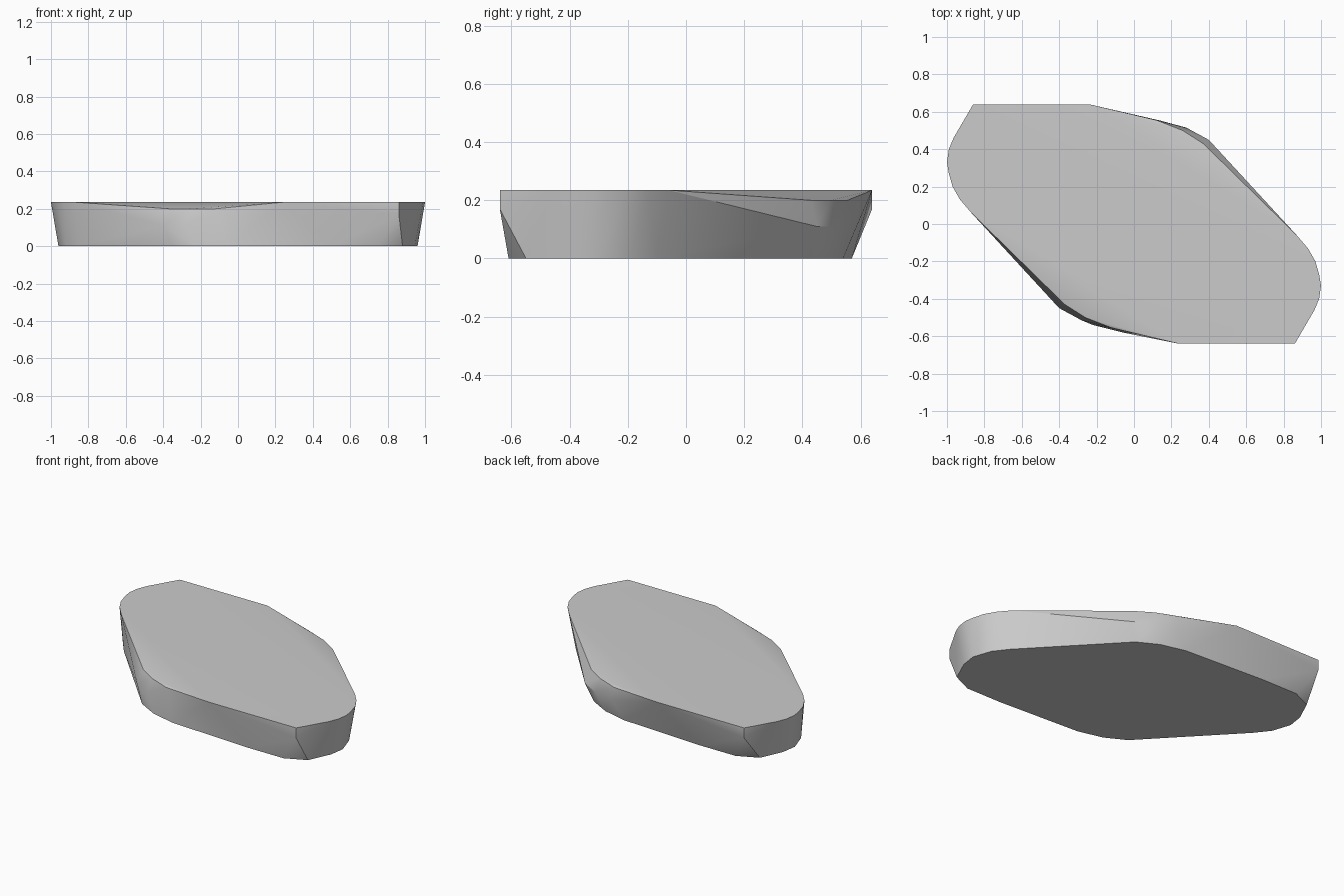
import bpy
import bmesh
import math

cube = bpy.data.objects.get("Cube")
if cube:
    bpy.data.objects.remove(cube, do_unlink=True)

TOP, LOW, MID = 0.235, 0.2, 0.11

# One half of each outline; the other half is its half-turn copy
top_rim = [(0.87, -0.06), (0.93, -0.13), (0.97, -0.2), (0.99, -0.27), (1.0, -0.33),
           (0.99, -0.4), (0.965, -0.46), (0.86, -0.64), (0.24, -0.64)]
worn_rim = [(0.12, 0.555), (0.26, 0.5), (0.37, 0.43)]
bulge = [(0.14, 0.553), (0.28, 0.515), (0.4, 0.45)]
base = [(0.85, -0.08), (0.92, -0.17), (0.96, -0.29), (0.945, -0.39), (0.88, -0.53),
        (0.75, -0.59), (0.5, -0.59), (-0.06, -0.56), (-0.22, -0.52), (-0.35, -0.45)]
corner = [(0.86, -0.64)]


def add_ring(bm, points, z, shift=0.0):
    """Add the points and their half-turn copies at one height."""
    for sign in (1, -1):
        for x, y in points:
            bm.verts.new((sign * x, sign * y + shift, z))


# Stone slab: a hull around the rims, the bulging flanks and the base
bm = bmesh.new()
add_ring(bm, top_rim, TOP)
add_ring(bm, worn_rim, LOW)
add_ring(bm, bulge, MID)
add_ring(bm, corner, 0.17)
add_ring(bm, base, 0.0, -0.02)
hull = bmesh.ops.convex_hull(bm, input=bm.verts[:])
loose = {v for v in hull["geom_interior"] + hull["geom_unused"]
         if isinstance(v, bmesh.types.BMVert)}
bmesh.ops.delete(bm, geom=list(loose), context="VERTS")
bmesh.ops.dissolve_limit(bm, angle_limit=math.radians(0.5),
                         verts=bm.verts[:], edges=bm.edges[:])
bmesh.ops.recalc_face_normals(bm, faces=bm.faces[:])

mesh = bpy.data.meshes.new("stone_slab")
bm.to_mesh(mesh)
bm.free()
slab = bpy.data.objects.new("stone_slab", mesh)
bpy.context.collection.objects.link(slab)

# Plain grey stone
grey = bpy.data.materials.new("stone_grey")
grey.use_nodes = True
colour = (0.6, 0.6, 0.6, 1.0)
grey.diffuse_color = colour
grey.node_tree.nodes["Principled BSDF"].inputs["Base Color"].default_value = colour
mesh.materials.append(grey)

# Soft shading on the rounded ends, crisp rims
bpy.ops.object.select_all(action="DESELECT")
slab.select_set(True)
bpy.context.view_layer.objects.active = slab
bpy.ops.object.shade_smooth_by_angle(angle=math.radians(30))
